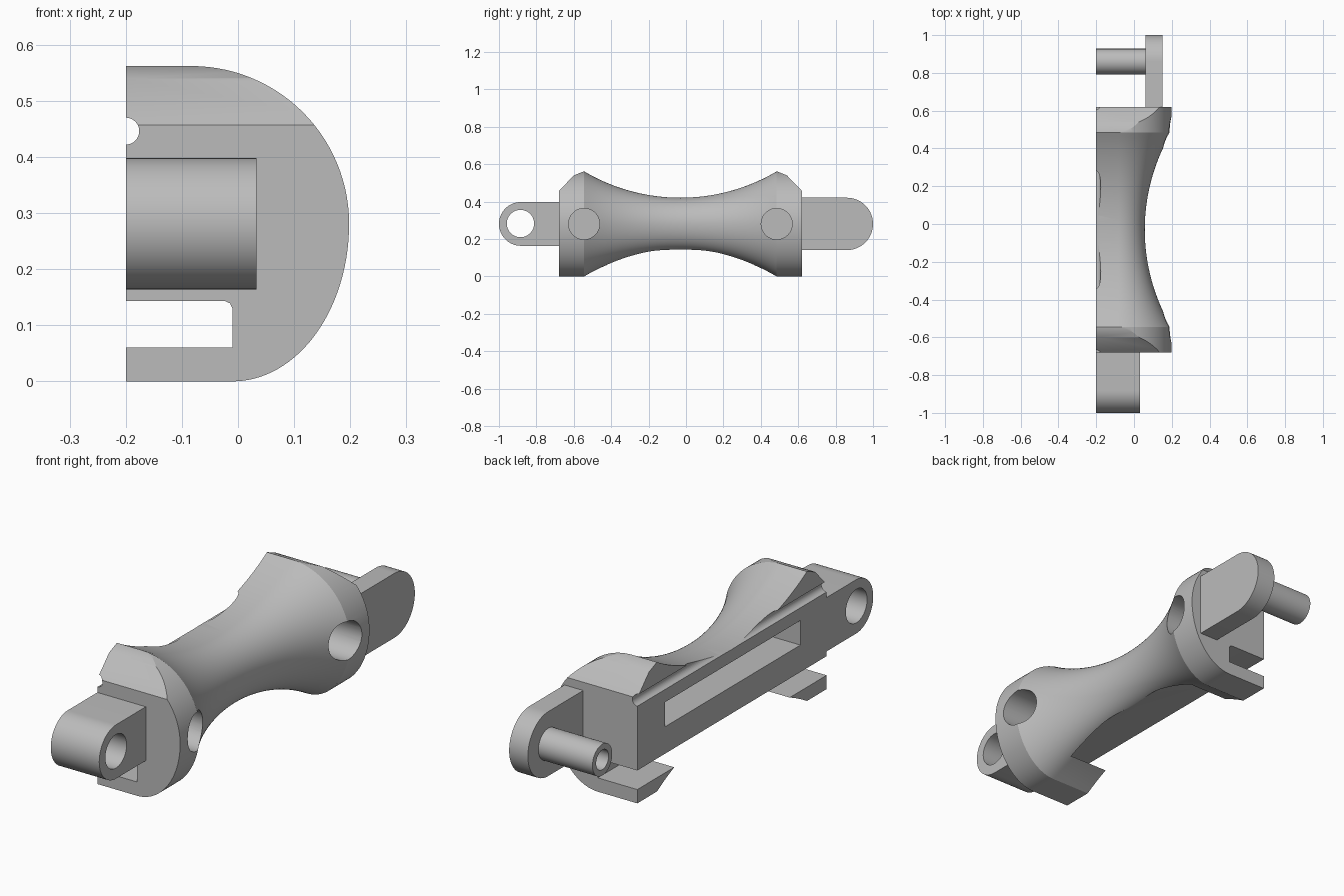
import bpy, bmesh, math
from mathutils import Vector

cube = bpy.data.objects.get("Cube")
if cube:
    bpy.data.objects.remove(cube, do_unlink=True)

grey = bpy.data.materials.new("light_grey")
grey.use_nodes = True
colour = (0.5, 0.5, 0.5, 1)
grey.diffuse_color = colour
grey.node_tree.nodes["Principled BSDF"].inputs["Base Color"].default_value = colour

LEFT, MID_Z = -0.2, 0.281
AXIS_X, END_R = -0.083, 0.281
FRONT, BACK = -0.68, 0.62
FRONT_RIM, BACK_RIM = -0.545, 0.485


def loft(name, rings):
    """Skin a closed solid through equal-length rings of points."""
    bm = bmesh.new()
    loops = [[bm.verts.new(p) for p in ring] for ring in rings]
    for a, b in zip(loops, loops[1:]):
        for i in range(len(a)):
            j = (i + 1) % len(a)
            bm.faces.new((a[i], a[j], b[j], b[i]))
    bm.faces.new(loops[0])
    bm.faces.new(loops[-1])
    bmesh.ops.recalc_face_normals(bm, faces=bm.faces)
    mesh = bpy.data.meshes.new(name)
    bm.to_mesh(mesh)
    bm.free()
    obj = bpy.data.objects.new(name, mesh)
    bpy.context.collection.objects.link(obj)
    mesh.materials.append(grey)
    return obj


def along_x(name, outline, x0, x1):
    return loft(name, [[(x, y, z) for y, z in outline] for x in (x0, x1)])


def along_y(name, outline, y0, y1):
    return loft(name, [[(x, y, z) for x, z in outline] for y in (y0, y1)])


def circle(u, v, r, n=48):
    return [(u + r * math.cos(math.tau * i / n), v + r * math.sin(math.tau * i / n))
            for i in range(n)]


def box(u0, u1, v0, v1):
    return [(u0, v0), (u1, v0), (u1, v1), (u0, v1)]


def tab(root, centre, r, n=32):
    """Bar outline with a round end pointing away from its root."""
    s = 1 if centre > root else -1
    arc = [(centre + s * r * math.cos(a), MID_Z + r * math.sin(a))
           for a in (math.pi * (i / n - 0.5) for i in range(n + 1))]
    return [(root, MID_Z - r)] + arc + [(root, MID_Z + r)]


def cut(obj, cutter):
    mod = obj.modifiers.new("cut", 'BOOLEAN')
    mod.operation = 'DIFFERENCE'
    mod.solver = 'EXACT'
    mod.object = cutter
    bpy.context.view_layer.objects.active = obj
    bpy.ops.object.modifier_apply(modifier=mod.name)
    bpy.data.objects.remove(cutter, do_unlink=True)


def smooth(obj):
    bpy.ops.object.select_all(action='DESELECT')
    obj.select_set(True)
    bpy.context.view_layer.objects.active = obj
    bpy.ops.object.shade_smooth_by_angle(angle=math.radians(25))


# Waisted half body: round above, fuller ellipse below
def section(y, r, n=28):
    k = r / END_R
    ring = [(LEFT, y, MID_Z - r)]
    for i in range(2 * n + 1):
        a = math.pi * (i / (2 * n) - 0.5)
        shift = 0.073 * k if a < 0 else 0
        rx = r - shift
        ring.append((AXIS_X + shift + rx * math.cos(a), y, MID_Z + r * math.sin(a)))
    ring.append((LEFT, y, MID_Z + r))
    return ring


waist_y = (FRONT_RIM + BACK_RIM) / 2
half, sag = (BACK_RIM - FRONT_RIM) / 2, END_R - 0.14
big_r = (half ** 2 + sag ** 2) / (2 * sag)
rings = [section(FRONT, END_R)]
steps = 40
for i in range(steps + 1):
    d = half * (2 * i / steps - 1)
    rings.append(section(waist_y + d, 0.14 + big_r - math.sqrt(big_r ** 2 - d ** 2)))
rings.append(section(BACK, END_R))
body = loft("body", rings)

# Sloped tops at both ends
for end, rim, s in ((FRONT, FRONT_RIM, -1), (BACK, BACK_RIM, 1)):
    wedge = [(end, 0.457), (rim + s * 0.055, 0.54), (rim, 0.5625),
             (rim, 0.7), (end + s * 0.1, 0.7), (end + s * 0.1, 0.457)]
    cut(body, along_x("slope_cutter", wedge, -0.4, 0.4))

# Underside channel that leaves a hook at each end
cut(body, along_y("channel_cutter", [(-0.4, 0.06), (-0.01, 0.06), (-0.01, 0.13),
                                     (-0.014, 0.139), (-0.023, 0.143), (-0.4, 0.143)], -1, 1))
# Cord groove and pocket in the flat side
cut(body, along_y("groove_cutter", circle(LEFT, 0.446, 0.024, 32), -1, 1))
cut(body, along_x("pocket_cutter", box(-0.5, 0.43, 0.26, 0.367), -0.4, -0.02))
# Blind round sockets in the curved side
for y in (FRONT_RIM, BACK_RIM):
    cut(body, along_x("socket_cutter", circle(y, MID_Z, 0.083), 0.03, 0.4))
smooth(body)

# Front lug with a cross hole
lug = along_x("front_lug", tab(FRONT, -0.883, 0.117), LEFT, 0.033)
cut(lug, along_x("lug_cutter", circle(-0.885, MID_Z + 0.002, 0.073), -0.4, 0.4))
smooth(lug)

# Rear arm carrying a hollow pin
arm = along_x("rear_arm", tab(BACK, 0.86, 0.14), 0.06, 0.15)
smooth(arm)
pin = along_x("hinge_pin", circle(0.86, MID_Z, 0.068), LEFT, 0.06)
cut(pin, along_x("bore_cutter", circle(0.86, MID_Z, 0.043), -0.4, 0.04))
smooth(pin)
